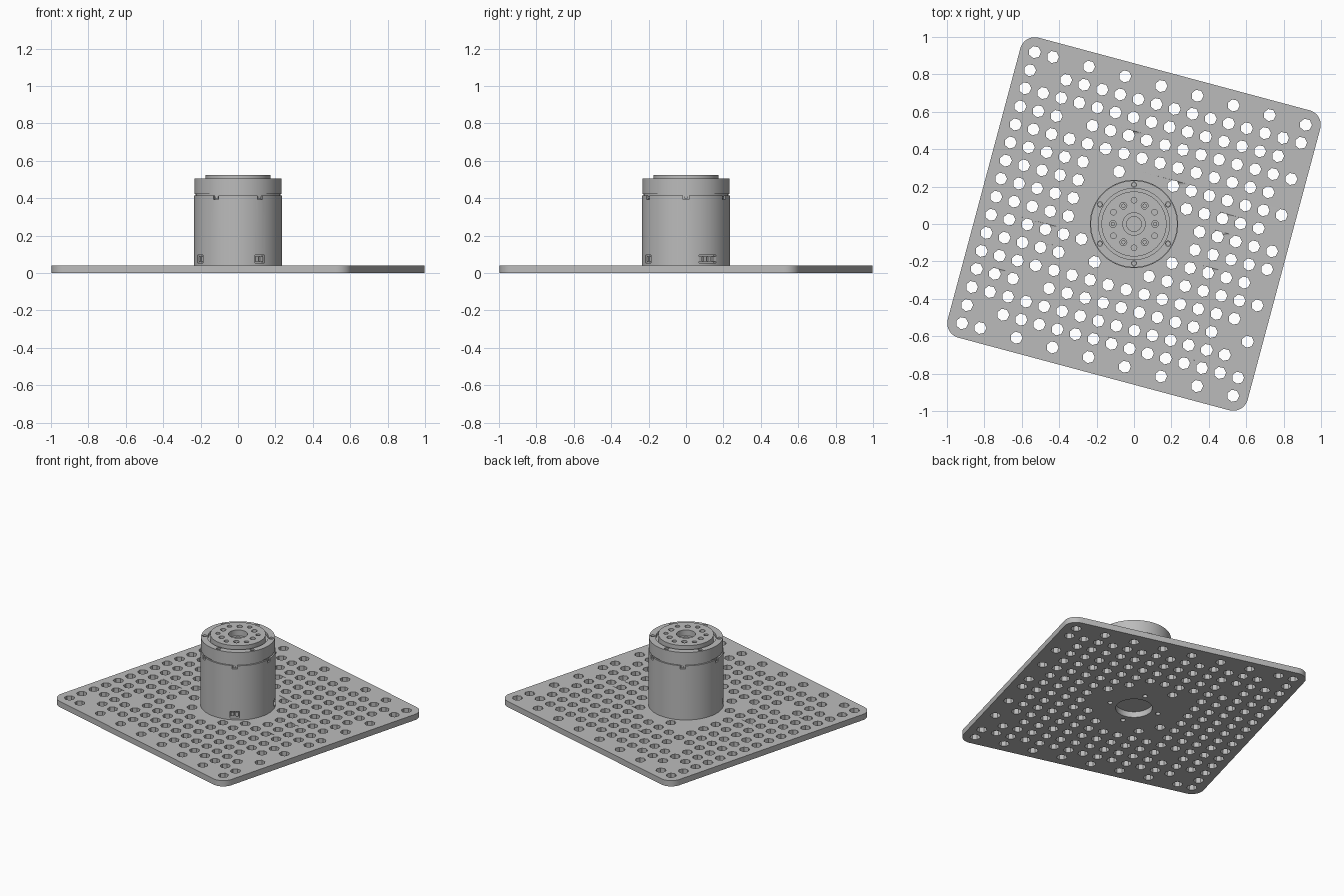
import bpy, bmesh, math
from math import cos, sin, radians, tau
from mathutils import Matrix

cube = bpy.data.objects.get("Cube")
if cube:
    bpy.data.objects.remove(cube, do_unlink=True)

grey = bpy.data.materials.new("machined grey")
grey.use_nodes = True
grey.diffuse_color = (0.5, 0.5, 0.5, 1)
grey.node_tree.nodes["Principled BSDF"].inputs["Base Color"].default_value = (0.5, 0.5, 0.5, 1)

TURN = radians(-15)   # the plate sits twisted under the motor


def add_mesh(name, mesh):
    ob = bpy.data.objects.new(name, mesh)
    bpy.context.collection.objects.link(ob)
    mesh.materials.clear()
    mesh.materials.append(grey)
    return ob


def smooth(ob):
    bpy.ops.object.select_all(action='DESELECT')
    ob.select_set(True)
    bpy.context.view_layer.objects.active = ob
    bpy.ops.object.shade_smooth_by_angle(angle=radians(30))


def circle(r, cx=0, cy=0, n=64, start=0):
    return [(cx + r * cos(start + tau * k / n), cy + r * sin(start + tau * k / n)) for k in range(n)]


def ring_of(r, dist, start, n=6, sides=20):
    return [circle(r, dist * cos(start + tau * k / n), dist * sin(start + tau * k / n), sides)
            for k in range(n)]


def slab(name, outlines, z0, z1):
    """Extruded sheet: first outline is the rim, the rest are holes."""
    cu = bpy.data.curves.new(name, 'CURVE')
    cu.dimensions = '2D'
    cu.fill_mode = 'BOTH'
    cu.extrude = (z1 - z0) / 2
    for pts in outlines:
        sp = cu.splines.new('POLY')
        sp.points.add(len(pts) - 1)
        for p, (x, y) in zip(sp.points, pts):
            p.co = (x, y, 0, 1)
        sp.use_cyclic_u = True
    tmp = bpy.data.objects.new(name + "_curve", cu)
    bpy.context.collection.objects.link(tmp)
    bpy.context.view_layer.update()
    mesh = bpy.data.meshes.new_from_object(tmp.evaluated_get(bpy.context.evaluated_depsgraph_get()))
    bpy.data.objects.remove(tmp, do_unlink=True)
    mesh.transform(Matrix.Translation((0, 0, (z0 + z1) / 2)))
    bm = bmesh.new()
    bm.from_mesh(mesh)
    bmesh.ops.remove_doubles(bm, verts=bm.verts, dist=1e-5)
    bmesh.ops.recalc_face_normals(bm, faces=bm.faces)
    bm.to_mesh(mesh)
    bm.free()
    mesh.name = name
    ob = add_mesh(name, mesh)
    smooth(ob)
    return ob


def blocks(name, specs):
    """Boxes set around the motor: (angle, distance, offset, z, depth, width, height)."""
    bm = bmesh.new()
    for ang, dist, off, z, d, w, h in specs:
        m = (Matrix.Rotation(radians(ang), 4, 'Z') @ Matrix.Translation((dist, off, z))
             @ Matrix.Diagonal((d, w, h, 1)))
        bmesh.ops.create_cube(bm, size=1, matrix=m)
    mesh = bpy.data.meshes.new(name)
    bm.to_mesh(mesh)
    bm.free()
    return add_mesh(name, mesh)


# Base plate: rounded square with a patterned grid of seven-sided holes
HALF, CORNER = 0.83, 0.08
rim = []
for q in range(4):
    a = radians(45 + 90 * q)
    cx, cy = [(HALF - CORNER) * math.copysign(1, f(a)) for f in (cos, sin)]
    rim += [(cx + CORNER * cos(a + radians(t)), cy + CORNER * sin(a + radians(t)))
            for t in range(-45, 46, 9)]

SKIP = {(1, 1), (1, 14), (3, 3), (3, 12), (5, 5), (5, 6), (5, 10), (14, 12)}


def has_hole(i, j):
    x, y = i * 0.1 - 0.75, 0.75 - j * 0.1
    if (i, j) in SKIP or math.hypot(x, y) < 0.28:
        return False
    if j in (0, 15):
        return i == 0 or i % 2 == 1
    if i == 15:
        return j in (1, 3, 5, 7, 8, 10, 12, 14)
    return True


outlines = [rim] + [circle(0.033, i * 0.1 - 0.75, 0.75 - j * 0.1, 7, -TURN)
                    for i in range(16) for j in range(16) if has_hole(i, j)]
outlines += [circle(0.115)] + ring_of(0.016, 0.165, 0, 4, 16)
plate = slab("base_plate", outlines, 0, 0.04)
plate.data.transform(Matrix.Rotation(TURN, 4, 'Z'))

# Motor housing with clip notches and connector sockets cut in
housing = slab("motor_housing", [circle(0.236, n=96)], 0.04, 0.415)
sockets = {30: 0.105, 210: 0.06, 300: 0.06}
cuts = [(60 * k, 0.235, 0, 0.405, 0.03, 0.032, 0.024) for k in range(6)]
cuts += [(a, 0.23, 0, 0.075, 0.05, w, 0.044) for a, w in sockets.items()]
cutter = blocks("socket_cutter", cuts)
cutter.hide_render = True
mod = housing.modifiers.new("sockets", 'BOOLEAN')
mod.operation, mod.solver, mod.object = 'DIFFERENCE', 'EXACT', cutter
bpy.context.view_layer.objects.active = housing
bpy.ops.object.modifier_apply(modifier=mod.name)
bpy.data.objects.remove(cutter, do_unlink=True)
smooth(housing)

# Plugs inside the sockets, and clips inside the notches
plugs = []
for a, w in sockets.items():
    n = round(w / 0.03)
    plugs += [(a, 0.216, (k - (n - 1) / 2) * 0.029, 0.075, 0.024, 0.019, 0.026) for k in range(n)]
blocks("connector_plugs", plugs)
blocks("housing_clips", [(60 * k, 0.224, 0, 0.404, 0.012, 0.016, 0.012) for k in range(6)])

# Seam, upper ring with screw holes, and output hub
slab("seam_core", [circle(0.226, n=96)], 0.41, 0.425)
slab("upper_ring", [circle(0.232, n=96), circle(0.19)] + ring_of(0.014, 0.21, radians(30)), 0.422, 0.505)
slab("hub_floor", [circle(0.19), circle(0.04, n=32)], 0.42, 0.485)
hub_holes = ring_of(0.018, 0.113, 0) + ring_of(0.015, 0.127, radians(30))
slab("output_hub", [circle(0.174), circle(0.06, n=40)] + hub_holes, 0.48, 0.525)

# Screw heads sunk in the upper ring and hub
for label, size, dist, start, z in (("ring", 0.0125, 0.21, 30, 0.495), ("hub", 0.011, 0.113, 0, 0.505)):
    for k, head in enumerate(ring_of(size, dist, radians(start))):
        slab(f"{label}_screw_{k + 1}", [head], z - 0.03, z)
